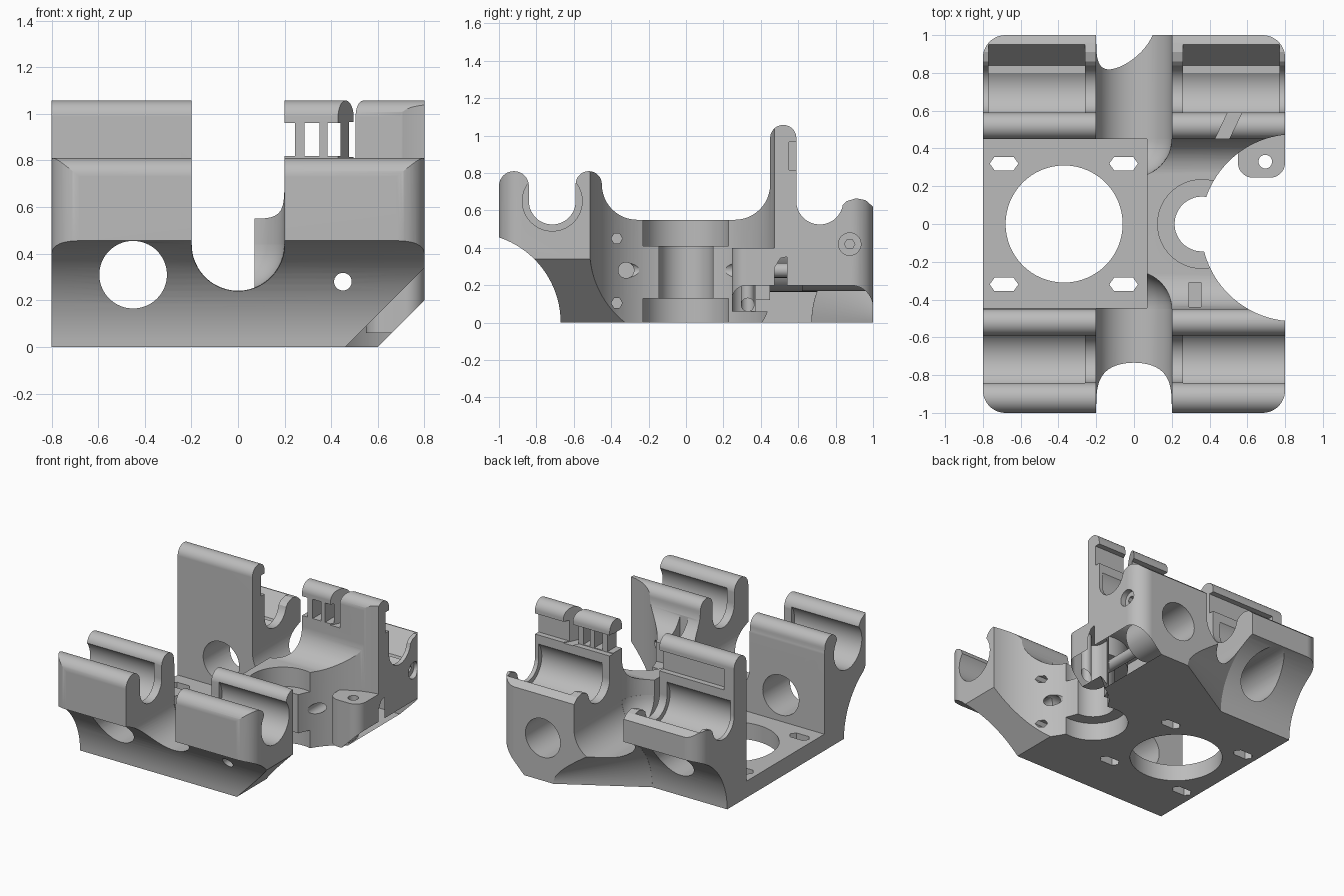
import bpy, bmesh
from math import sin, cos, pi, radians

cube = bpy.data.objects.get("Cube")
if cube:
    bpy.data.objects.remove(cube, do_unlink=True)

grey = bpy.data.materials.new("plain_grey")
grey.use_nodes = True
colour = (0.5, 0.5, 0.5, 1)
grey.diffuse_color = colour
grey.node_tree.nodes["Principled BSDF"].inputs["Base Color"].default_value = colour


def arc(a, b, r, start, end, n=20):
    angles = [radians(start + (end - start) * i / n) for i in range(n + 1)]
    return [(a + r * cos(t), b + r * sin(t)) for t in angles]


def loft(name, axis, low, high, lo, hi):
    """Solid between two matching outlines along one axis."""
    place = {"X": lambda p, t: (t, *p), "Y": lambda p, t: (p[0], t, p[1]),
             "Z": lambda p, t: (*p, t)}[axis]
    bm = bmesh.new()
    a = [bm.verts.new(place(p, lo)) for p in low]
    b = [bm.verts.new(place(p, hi)) for p in high]
    bm.faces.new(a)
    bm.faces.new(b)
    for i in range(len(a)):
        bm.faces.new((a[i - 1], a[i], b[i], b[i - 1]))
    bmesh.ops.recalc_face_normals(bm, faces=bm.faces)
    mesh = bpy.data.meshes.new(name)
    bm.to_mesh(mesh)
    bm.free()
    mesh.materials.append(grey)
    ob = bpy.data.objects.new(name, mesh)
    bpy.context.collection.objects.link(ob)
    return ob


def prism(axis, pts, lo, hi, name="cutter"):
    clean = [p for i, p in enumerate(pts)
             if abs(p[0] - pts[i - 1][0]) + abs(p[1] - pts[i - 1][1]) > 1e-5]
    return loft(name, axis, clean, clean, lo, hi)


def drum(axis, a, b, r, lo, hi, r2=None, n=64):
    ring = lambda rad: arc(a, b, rad, 0, 360, n)[:-1]
    return loft("cutter", axis, ring(r), ring(r if r2 is None else r2), lo, hi)


def box(x0, x1, y0, y1, z0, z1):
    return prism("Z", [(x0, y0), (x1, y0), (x1, y1), (x0, y1)], z0, z1)


def ball(x, y, z, r):
    ob = box(0, 1, 0, 1, 0, 1)
    bm = bmesh.new()
    bmesh.ops.create_uvsphere(bm, u_segments=48, v_segments=24, radius=r)
    bmesh.ops.translate(bm, verts=bm.verts, vec=(x, y, z))
    bm.to_mesh(ob.data)
    bm.free()
    return ob


def rounded(x0, x1, y0, y1, r, lo, hi):
    pts = (arc(x1 - r, y1 - r, r, 0, 90, 12) + arc(x0 + r, y1 - r, r, 90, 180, 12)
           + arc(x0 + r, y0 + r, r, 180, 270, 12) + arc(x1 - r, y0 + r, r, 270, 360, 12))
    return prism("Z", pts, lo, hi)


def combine(body, tool, operation="DIFFERENCE"):
    mod = body.modifiers.new("shape", "BOOLEAN")
    mod.operation, mod.object, mod.solver = operation, tool, "EXACT"
    bpy.context.view_layer.objects.active = body
    bpy.ops.object.modifier_apply(modifier=mod.name)
    bpy.data.objects.remove(tool, do_unlink=True)


# Main body: side profile with bearing cradles, tall rear wall and centre coves
profile = [(-1.1, 0), (1.1, 0), (1.1, 0.62), (1, 0.62), (0.96, 0.655), (0.91, 0.665), (0.86, 0.65)]
profile += arc(0.715, 0.65, 0.125, -10, -180, 30)
profile += arc(0.52, 0.987, 0.07, 0, 180)
profile += arc(0.26, 0.74, 0.19, 0, -90) + arc(-0.26, 0.74, 0.19, -90, -180)
profile += arc(-0.52, 0.74, 0.07, 0, 180)
profile += arc(-0.715, 0.65, 0.125, 0, -180, 30)
profile += arc(-0.92, 0.73, 0.08, 0, 180) + [(-1.1, 0.73)]
body = prism("X", profile, -0.9, 0.9, "carriage_body")
combine(body, rounded(-0.8, 0.8, -1, 1, 0.12, -1, 2), "INTERSECT")

cuts = []
# Motor bay above the thin plate, with its round opening and slotted screw holes
cuts.append(box(-1, 0.07, -0.445, 0.45, 0.12, 2))
cuts.append(drum("Z", -0.37, 0, 0.31, -0.5, 0.5))
for x in (-0.688, -0.055):
    for y in (-0.32, 0.32):
        slot = [(x - 0.076, y), (x - 0.05, y - 0.036), (x + 0.05, y - 0.036),
                (x + 0.076, y), (x + 0.05, y + 0.036), (x - 0.05, y + 0.036)]
        cuts.append(prism("Z", slot, -0.2, 0.3))

# Scoops under the front and rear
cuts.append(drum("X", -1.15, 0, 0.48, -1.2, 1.2, n=96))
cuts.append(drum("X", 1.15, 0, 0.48, -1.2, -0.199, n=96))
cuts.append(drum("X", 1.15, 0, 0.48, -0.2, 0.62, r2=0.002, n=96))

# U-shaped channel through both walls, rounded where it meets the centre
u_shape = [(0.2, 2)] + arc(0, 0.44, 0.2, 0, -180, 32) + [(-0.2, 2)]
for s in (-1, 1):
    cuts.append(prism("Y", u_shape, min(s * 0.45, s * 1.3), max(s * 0.45, s * 1.3)))
    cuts.append(drum("Z", 0, s * 0.45, 0.1995, 0.44, 2.1, n=48))
    cuts.append(ball(0, s * 0.45, 0.44, 0.199))

# Bearing bores with end lips, and clip pockets on the rear arms
for lo, hi, in ((-1, -0.26), (0.26, 1)):
    cuts.append(drum("X", -0.715, 0.65, 0.16, lo, hi))
for lo, hi in ((-0.77, -0.26), (0.26, 0.77)):
    cuts.append(drum("X", 0.715, 0.65, 0.16, lo, hi))
    cuts.append(prism("X", [(0.8, 0.51), (0.84, 0.51), (0.96, 0.67), (0.96, 0.8), (0.8, 0.8)], lo, hi))

# Large side clearance and the stepped nozzle mount
cuts.append(drum("Z", 0.85, -0.02, 0.495, -1, 2, n=128))
cuts.append(drum("Z", 0.36, 0, 0.145, -1, 2))
cuts.append(drum("Z", 0.36, 0, 0.235, 0.41, 0.9))
cuts.append(drum("Z", 0.36, 0, 0.235, -0.5, 0.13))

# Access holes
cuts.append(drum("Y", -0.45, 0.31, 0.145, -2, 2))
cuts.append(drum("Y", 0.45, 0.28, 0.038, -2, 2, n=32))
cuts.append(drum("Y", 0.45, 0.31, 0.14, 0.62, 2))

# Belt clamp: slanted slit, front tooth windows and rear groove
cuts.append(prism("Z", [(0.415, 0.42), (0.49, 0.42), (0.59, 0.63), (0.515, 0.63)], 0.81, 2))
for lo, hi in ((0.1, 0.245), (0.285, 0.35), (0.385, 0.44)):
    cuts.append(box(lo, hi, 0.4, 0.57, 0.82, 0.96))
for lo, hi in ((-0.72, -0.1), (0.1, 1)):
    cuts.append(box(lo, hi, 0.55, 0.65, 0.815, 0.965))

# Nut traps and cable hole around the clearance
for z in (0.45, 0.105):
    cuts.append(drum("X", -0.37, z, 0.03, 0.4, 0.7, n=6))
cuts.append(drum("X", -0.32, 0.28, 0.042, 0.25, 0.7, n=32))
cuts.append(box(0.29, 0.355, -0.44, -0.31, 0.35, 0.75))

# Sloping underside at the front corner
cuts.append(prism("Y", [(0.36, -0.1), (1.06, -0.1), (1.06, 0.6)], -2, 0))
for c in cuts:
    combine(body, c)

# Sensor boss beside the rear wall
combine(body, rounded(0.55, 0.8, 0.245, 0.62, 0.08, 0.06, 0.4), "UNION")
for c in (drum("Z", 0.695, 0.33, 0.036, -0.2, 0.6, n=32),
          prism("Y", [(0.5, -0.1), (1.2, -0.1), (1.2, 0.6)], 0.01, 2),
          drum("X", 0.875, 0.42, 0.06, 0.76, 1, n=40),
          drum("X", 0.875, 0.42, 0.028, 0.6, 1, n=6),
          box(0.62, 1, 0.845, 0.905, 0.108, 0.138)):
    combine(body, c)

# Smooth curved surfaces, crisp edges
bpy.ops.object.select_all(action="DESELECT")
body.select_set(True)
bpy.context.view_layer.objects.active = body
bpy.ops.object.shade_smooth_by_angle(angle=radians(25))
weighted = body.modifiers.new("even_normals", "WEIGHTED_NORMAL")
weighted.keep_sharp = True
